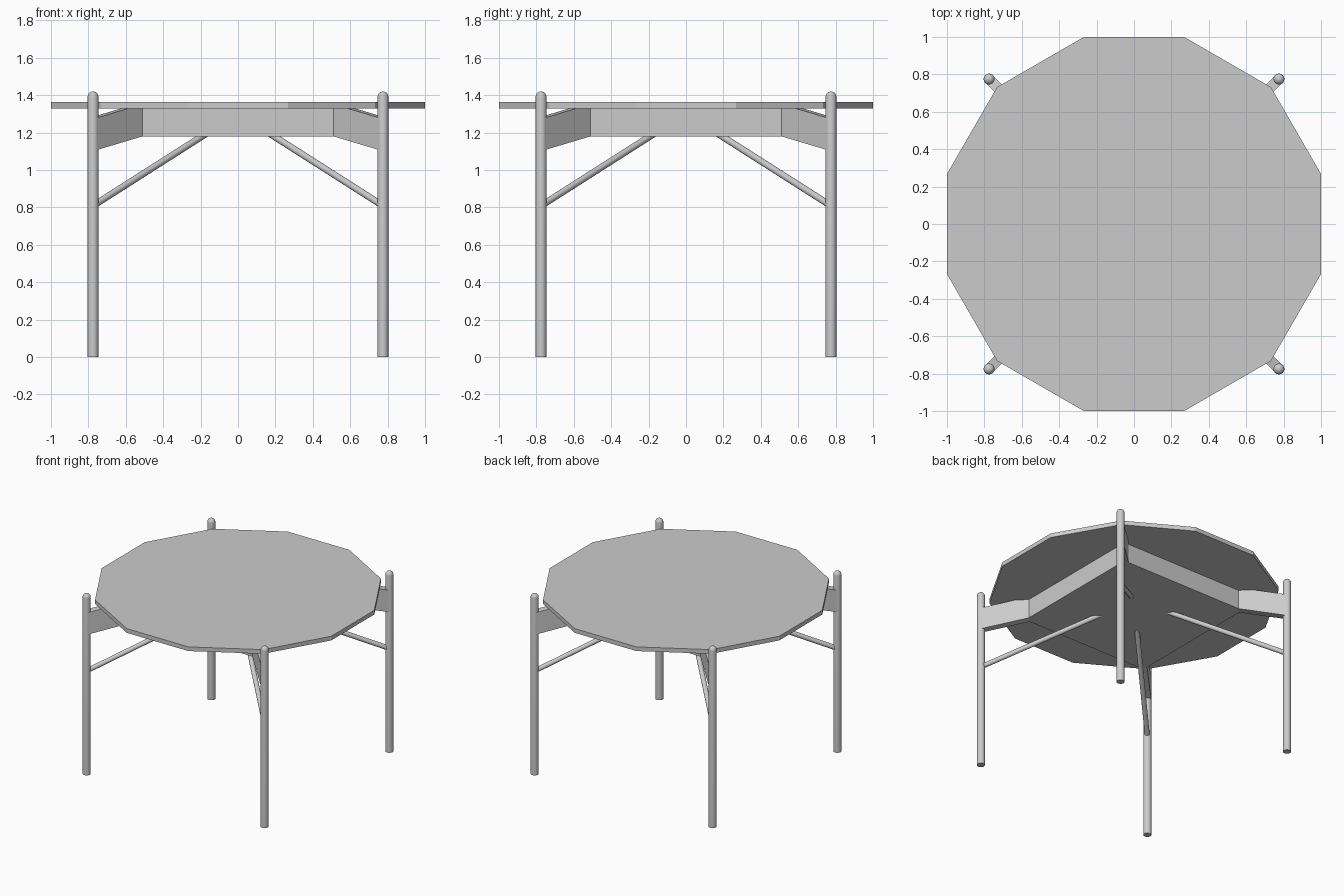
import bpy, bmesh, math
from mathutils import Vector

cube = bpy.data.objects.get("Cube")
if cube:
    bpy.data.objects.remove(cube, do_unlink=True)

grey = bpy.data.materials.new("plain_grey")
grey.use_nodes = True
grey.diffuse_color = (0.6, 0.6, 0.6, 1)
grey.node_tree.nodes["Principled BSDF"].inputs["Base Color"].default_value = (0.6, 0.6, 0.6, 1)

LEG, LEG_R, LEG_TOP = 0.775, 0.029, 1.42
HALF = 0.55                      # half width of the under-frame
FRAME_LOW, TOP_LOW, TOP_HIGH = 1.18, 1.33, 1.363
CORNERS = {"front_left": (1, -1), "front_right": (-1, -1),
           "back_left": (1, 1), "back_right": (-1, 1)}


def finish(name, bm, smooth=False):
    bmesh.ops.recalc_face_normals(bm, faces=bm.faces)
    mesh = bpy.data.meshes.new(name)
    bm.to_mesh(mesh)
    bm.free()
    mesh.materials.append(grey)
    obj = bpy.data.objects.new(name, mesh)
    bpy.context.collection.objects.link(obj)
    if smooth:
        bpy.ops.object.select_all(action="DESELECT")
        obj.select_set(True)
        bpy.context.view_layer.objects.active = obj
        bpy.ops.object.shade_smooth_by_angle(angle=math.radians(40))
    return obj


def prism(name, outline, offset):
    """Extrude a flat outline along an offset."""
    bm = bmesh.new()
    face = bm.faces.new([bm.verts.new(p) for p in outline])
    ext = bmesh.ops.extrude_face_region(bm, geom=[face])
    moved = [v for v in ext["geom"] if isinstance(v, bmesh.types.BMVert)]
    bmesh.ops.translate(bm, verts=moved, vec=offset)
    return finish(name, bm)


def leg(name, x, y):
    """Round post with a domed top, spun from a half profile."""
    dome = [math.radians(a) for a in range(0, 91, 15)]
    profile = [(0, 0), (LEG_R, 0)]
    profile += [(LEG_R * math.cos(a), LEG_TOP - LEG_R + LEG_R * math.sin(a)) for a in dome]
    bm = bmesh.new()
    verts = [bm.verts.new((x + r, y, z)) for r, z in profile]
    edges = [bm.edges.new(pair) for pair in zip(verts, verts[1:])]
    bmesh.ops.spin(bm, geom=verts + edges, cent=(x, y, 0), axis=(0, 0, 1),
                   angle=math.tau, steps=24)
    bmesh.ops.remove_doubles(bm, verts=bm.verts, dist=0.0005)
    return finish(name, bm, True)


def rod(name, start, end, radius):
    axis = end - start
    bm = bmesh.new()
    bmesh.ops.create_cone(bm, cap_ends=True, segments=20, radius1=radius,
                          radius2=radius, depth=axis.length)
    bm.transform(axis.to_track_quat("Z", "Y").to_matrix().to_4x4())
    bmesh.ops.translate(bm, verts=bm.verts, vec=(start + end) / 2)
    return finish(name, bm, True)


# Twelve-sided top with flats on the four sides
radius = 1 / math.cos(math.pi / 12)
angles = [math.radians(15 + 30 * i) for i in range(12)]
prism("tabletop", [(radius * math.cos(a), radius * math.sin(a), TOP_LOW) for a in angles],
      (0, 0, TOP_HIGH - TOP_LOW))

# Solid square frame under the top
prism("under_frame", [(HALF, HALF, FRAME_LOW), (-HALF, HALF, FRAME_LOW),
                      (-HALF, -HALF, FRAME_LOW), (HALF, -HALF, FRAME_LOW)],
      (0, 0, TOP_LOW - FRAME_LOW))

for label, (sx, sy) in CORNERS.items():
    leg(label + "_leg", sx * LEG, sy * LEG)

    # Sloping arm from the frame corner to the leg
    side = Vector((sy, -sx, 0)).normalized() * 0.028
    inner, outer = 0.53, LEG
    arm = [(inner, FRAME_LOW), (outer, 1.107), (outer, 1.279), (inner, 1.352)]
    prism(label + "_arm", [Vector((sx * d, sy * d, z)) - side for d, z in arm], side * 2)

    # Diagonal brace from the leg up into the frame
    rod(label + "_brace", Vector((sx * LEG, sy * LEG, 0.809)),
        Vector((sx * 0.13, sy * 0.13, 1.22)), 0.018)
